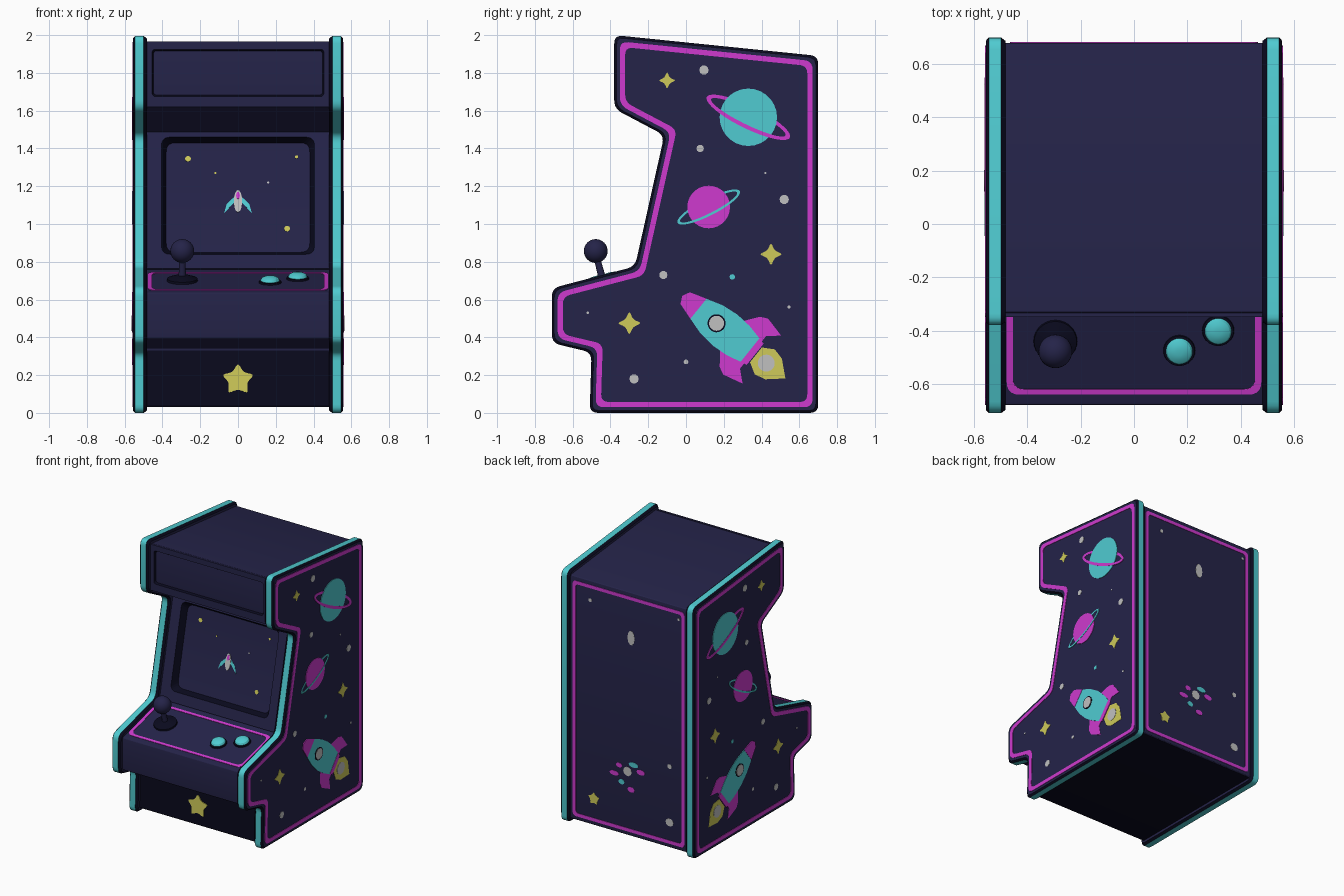
import bpy, bmesh
from math import sin, cos, pi, radians
from mathutils import Matrix, Vector

if "Cube" in bpy.data.objects:
    bpy.data.objects.remove(bpy.data.objects["Cube"], do_unlink=True)

# Palette
NAVY, DARK, MAGENTA, TEAL, YELLOW, GREY = range(6)
palette = []
for label, rgb in [("navy", (.018, .017, .066)), ("midnight", (.003, .003, .013)),
                   ("magenta", (.62, .042, .62)), ("teal", (.08, .6, .64)),
                   ("yellow", (.62, .59, .1)), ("light grey", (.53, .53, .53))]:
    m = bpy.data.materials.new(label)
    m.use_nodes = True
    m.diffuse_color = (*rgb, 1)
    m.node_tree.nodes["Principled BSDF"].inputs["Base Color"].default_value = (*rgb, 1)
    palette.append(m)


# Outline helpers, all on 2D points
def inset(pts, dist):
    """Move every edge of a clockwise outline inwards; dist may be one value per edge."""
    n = len(pts)
    d = dist if isinstance(dist, list) else [dist] * n
    normals = []
    for i in range(n):
        e = (Vector(pts[(i + 1) % n]) - Vector(pts[i])).normalized()
        normals.append(Vector((e.y, -e.x)))
    out = []
    for i, p in enumerate(pts):
        a, b = normals[i - 1], normals[i]
        det = a.x * b.y - a.y * b.x
        out.append(Vector(p) + Vector((d[i - 1] * b.y - d[i] * a.y, a.x * d[i] - b.x * d[i - 1])) / det)
    return out


def rounded(pts, r, n=5):
    out = []
    for i, p in enumerate(pts):
        p, a, b = Vector(p), Vector(pts[i - 1]) - Vector(p), Vector(pts[(i + 1) % len(pts)]) - Vector(p)
        a = p + a.normalized() * min(r, a.length * .45)
        b = p + b.normalized() * min(r, b.length * .45)
        for k in range(n + 1):
            t = k / n
            out.append(a * (1 - t) ** 2 + p * 2 * t * (1 - t) + b * t * t)
    return out


def rect(w, low, high, r):
    return rounded([(-w, low), (-w, high), (w, high), (w, low)], r)


def oval(c, rx, ry=None, n=20):
    ry = ry or rx
    return [(c[0] + rx * cos(2 * pi * k / n), c[1] + ry * sin(2 * pi * k / n)) for k in range(n)]


def star(c, r, points, inner):
    pts = []
    for k in range(points * 2):
        q, a = (r if k % 2 == 0 else r * inner), pi / 2 + pi * k / points
        pts.append((c[0] + q * cos(a), c[1] + q * sin(a)))
    return rounded(pts, r * .2, 2)


def turned(pts, origin, angle):
    return [(origin[0] + x * cos(angle) - y * sin(angle), origin[1] + x * sin(angle) + y * cos(angle))
            for x, y in pts]


def mirrored(half):
    return half + [(x, -y) for x, y in reversed(half) if y]


# Solid helpers
def frame(origin, u, v, w):
    m = Matrix((u, v, w)).transposed().to_4x4()
    m.translation = origin
    return m


def slope_frame(a, b):
    """Frame on the face between two (y, z) points: u is x, v runs up it, w points out."""
    e, mid = (b - a).normalized(), (a + b) / 2
    return frame((0, mid.x, mid.y), (1, 0, 0), (0, e.x, e.y), (0, -e.y, e.x))


def loft(bm, layers, fr, colors, cyclic=False, caps=(NAVY, NAVY)):
    """Join (outline, height) layers; cyclic layers make a ring."""
    loops = [[bm.verts.new(fr @ Vector((p[0], p[1], w))) for p in pts] for pts, w in layers]
    n = len(loops[0])
    for j, color in enumerate(colors):
        a, b = loops[j], loops[(j + 1) % len(loops)]
        for i in range(n):
            k = (i + 1) % n
            bm.faces.new((a[i], a[k], b[k], b[i])).material_index = color
    if not cyclic:
        bm.faces.new(loops[0]).material_index = caps[0]
        bm.faces.new(loops[-1]).material_index = caps[1]


def plate(bm, pts, fr, color, layer=1):
    loft(bm, [(pts, -.001), (pts, .0018 * layer)], fr, [color], caps=(color, color))


def stripe(bm, outer, inner, fr, color):
    loft(bm, [(outer, -.001), (outer, .003), (inner, .003), (inner, -.001)], fr, [color] * 4, True)


def finish(bm, name, smooth=False):
    bmesh.ops.recalc_face_normals(bm, faces=bm.faces)
    me = bpy.data.meshes.new(name)
    bm.to_mesh(me)
    bm.free()
    ob = bpy.data.objects.new(name, me)
    bpy.context.collection.objects.link(ob)
    for m in palette:
        me.materials.append(m)
    if smooth:
        bpy.ops.object.select_all(action="DESELECT")
        ob.select_set(True)
        bpy.context.view_layer.objects.active = ob
        bpy.ops.object.shade_smooth_by_angle(angle=radians(25))
    return ob


# Cabinet side outline as (y, z), clockwise from the top front corner
profile = [(-.38, 2), (.7, 1.89), (.7, 0), (-.51, 0), (-.5, .32),
           (-.71, .37), (-.71, .66), (-.27, .775), (-.115, 1.47), (-.38, 1.61)]

# Body between the side panels, sunk deeper behind the screen and the marquee
depth = [.03] * len(profile)
depth[1], depth[7], depth[9] = .02, .075, .045
core = inset(profile, depth)
yz_front = frame((0, 0, 0), (0, 1, 0), (0, 0, 1), (1, 0, 0))
bm = bmesh.new()
outline = rounded(core, .012, 3)
loft(bm, [(outline, -.49), (outline, .49)], yz_front, [NAVY])
bmesh.ops.recalc_face_normals(bm, faces=bm.faces)
for f in bm.faces:
    c = f.calc_center_median()
    if f.normal.z < -.98 or (f.normal.y < -.9 and c.z < .3):
        f.material_index = DARK
finish(bm, "cabinet_body", True)


# Side panel artwork
def planet(bm, fr, c, r, size, tilt, body, band):
    def half(start):
        arc = [start + pi * k / 20 for k in range(21)]
        out = [(size[0] * cos(a), size[1] * sin(a)) for a in arc]
        inn = [((size[0] - size[2]) * cos(a), (size[1] - size[2] * .8) * sin(a)) for a in reversed(arc)]
        return turned(out + inn, c, tilt)
    plate(bm, half(0), fr, band, 1)
    plate(bm, oval(c, r, n=28), fr, body, 2)
    plate(bm, half(pi), fr, band, 3)


def rocket(bm, fr, tip, angle):
    def part(pts, color, layer):
        plate(bm, turned(pts, tip, angle), fr, color, layer)
    part(mirrored([(.5, .05), (.56, .085), (.62, .07), (.7, 0)]), YELLOW, 1)
    part(oval((.57, 0), .045), GREY, 2)
    fin = [(.33, .09), (.39, .17), (.43, .19), (.54, .163), (.48, .11), (.48, .07)]
    for s in (1, -1):
        part([(x, y * s) for x, y in fin], MAGENTA, 1)
    part(mirrored([(.1, .065), (.2, .095), (.29, .105), (.38, .098), (.48, .075)]), TEAL, 2)
    part(mirrored([(0, 0), (.02, .04), (.11, .068)]), MAGENTA, 3)
    part(mirrored([(.46, .079), (.495, .072)]), MAGENTA, 3)
    part(oval((.233, 0), .048), DARK, 3)
    part(oval((.233, 0), .04), GREY, 4)


grey_dots = [(.095, 1.815, .025), (.075, 1.4, .02), (.42, 1.27, .006), (.52, 1.13, .025), (-.12, .73, .022),
             (.545, .56, .009), (-.52, .53, .007), (0, .27, .013), (-.275, .18, .025)]
for side, s in (("left", 1), ("right", -1)):
    # Panel with bevelled rims and a teal edge trim
    fr = frame((0, 0, 0), (0, 1, 0), (0, 0, 1), (s, 0, 0))
    full, slim = rounded(profile, .045), rounded(inset(profile, .012), .045)
    bm = bmesh.new()
    loft(bm, [(slim, .483), (full, .499), (full, .545), (slim, .556)], fr, [DARK, TEAL, DARK])
    finish(bm, side + "_side_panel", True)
    fr.translation = (s * .556, 0, 0)
    bm = bmesh.new()
    stripe(bm, rounded(inset(profile, .03), .045), rounded(inset(profile, .058), .04), fr, MAGENTA)
    planet(bm, fr, (.33, 1.565), .152, (.245, .06, .026), radians(-26), TEAL, MAGENTA)
    planet(bm, fr, (.12, 1.09), .113, (.185, .045, .016), radians(27), MAGENTA, TEAL)
    rocket(bm, fr, (-.02, .62), radians(-38.7))
    for y, z, r in [(-.1, 1.76, .046), (.45, .84, .062), (-.3, .475, .064)]:
        plate(bm, star((y, z), r, 4, .45), fr, YELLOW)
    for y, z, r in grey_dots:
        plate(bm, oval((y, z), r, n=10), fr, GREY)
    plate(bm, oval((.245, .72), .015, n=8), fr, TEAL)
    finish(bm, side + "_side_art")

# Back artwork
fr = frame((0, core[1].x, 0), (1, 0, 0), (0, 0, 1), (0, 1, 0))
bm = bmesh.new()
stripe(bm, rect(.465, .06, 1.83, .03), rect(.44, .085, 1.805, .025), fr, MAGENTA)
for x, z, rx, rz, color in [(.32, 1.715, .014, .014, GREY), (-.02, 1.52, .03, .055, GREY),
                            (-.415, 1.765, .01, .01, GREY), (-.34, .22, .033, .03, GREY),
                            (-.34, .64, .018, .018, GREY), (.01, .51, .035, .035, GREY),
                            (.12, .47, .04, .018, MAGENTA), (-.1, .53, .035, .02, MAGENTA),
                            (-.02, .38, .03, .02, MAGENTA), (.08, .54, .025, .018, MAGENTA),
                            (-.04, .57, .04, .02, TEAL), (.06, .42, .025, .02, TEAL)]:
    plate(bm, oval((x, z), rx, rz, 10), fr, color)
plate(bm, star((.29, .23), .05, 5, .6), fr, YELLOW)
finish(bm, "back_art")

# Marquee frame
fr = slope_frame(core[9], core[0])
half = (core[0] - core[9]).length / 2
mid = fr.translation.z
bm = bmesh.new()
outer = rect(.487, -half, half, .004)
loft(bm, [(outer, 0), (outer, .014), (rect(.455, 1.675 - mid, 1.925 - mid, .02), .014),
          (rect(.447, 1.683 - mid, 1.917 - mid, .018), 0)], fr, [NAVY, NAVY, DARK, NAVY], True)
finish(bm, "marquee_frame")

# Screen bezel around the sunken screen
fr = slope_frame(core[7], core[8])
half = (core[8] - core[7]).length / 2
rise = lambda z: (z - fr.translation.z) / fr.col[1].z
bm = bmesh.new()
outer = rect(.487, -half - .01, half + .03, .004)
loft(bm, [(outer, 0), (outer, .045), (rect(.405, rise(.83), rise(1.45), .045), .045),
          (rect(.38, rise(.85), rise(1.43), .05), 0)], fr, [NAVY, NAVY, DARK, NAVY], True)
finish(bm, "screen_bezel")

# Picture on the screen: a small ship among stars
bm = bmesh.new()
for x, z, r, color in [(-.265, 1.345, .016, YELLOW), (-.12, 1.27, .006, YELLOW), (.31, 1.355, .009, YELLOW),
                       (.16, 1.22, .006, GREY), (.26, .975, .016, YELLOW)]:
    plate(bm, oval((x, rise(z)), r, n=8), fr, color)
wing = [(.01, 0), (.03, .02), (-.03, .074), (.02, .06), (.05, .03), (.07, 0)]
plate(bm, turned(mirrored(wing), (0, rise(1.085)), pi / 2), fr, TEAL)
plate(bm, oval((0, rise(1.12)), .022, .06), fr, GREY, 2)
plate(bm, oval((0, rise(1.15)), .01, .02, 10), fr, MAGENTA, 3)
finish(bm, "screen_picture")

# Star on the kick plate
bm = bmesh.new()
plate(bm, star((0, .175 - (core[3].y + core[4].y) / 2), .09, 5, .55), slope_frame(core[3], core[4]), YELLOW, 3)
finish(bm, "kick_plate_star")

# Control deck outline
deck = slope_frame(core[6], core[7])
along = lambda y: (y - deck.translation.y) / deck.col[1].y
bm = bmesh.new()
stripe(bm, rect(.478, along(-.64), along(-.27), .05), rect(.455, along(-.62), along(-.29), .045), deck, MAGENTA)
finish(bm, "deck_outline")


# Joystick and buttons
def turned_part(name, x, y, layers, color):
    """Stack of discs on the deck, given as (radius, height)."""
    bm = bmesh.new()
    loft(bm, [(oval((x, along(y)), r, n=28), h) for r, h in layers], deck,
         [color] * (len(layers) - 1), caps=(color, color))
    finish(bm, name, True)


turned_part("joystick_base", -.295, -.44, [(.082, 0), (.08, .012), (.05, .022), (.03, .03)], DARK)
turned_part("joystick_shaft", -.295, -.44, [(.02, 0), (.016, .14)], NAVY)
for i, (x, y) in enumerate([(.17, -.475), (.316, -.4)]):
    turned_part(f"button_collar_{i + 1}", x, y, [(.06, 0), (.058, .008), (.05, .01)], DARK)
    turned_part(f"button_{i + 1}", x, y, [(.05, 0), (.05, .014), (.044, .024), (.03, .031), (.012, .034)], TEAL)
bpy.ops.mesh.primitive_uv_sphere_add(segments=28, ring_count=16, radius=.063, location=(-.295, -.478, .857))
ball = bpy.context.object
ball.name = "joystick_ball"
ball.data.materials.append(palette[NAVY])
bpy.ops.object.shade_smooth()
